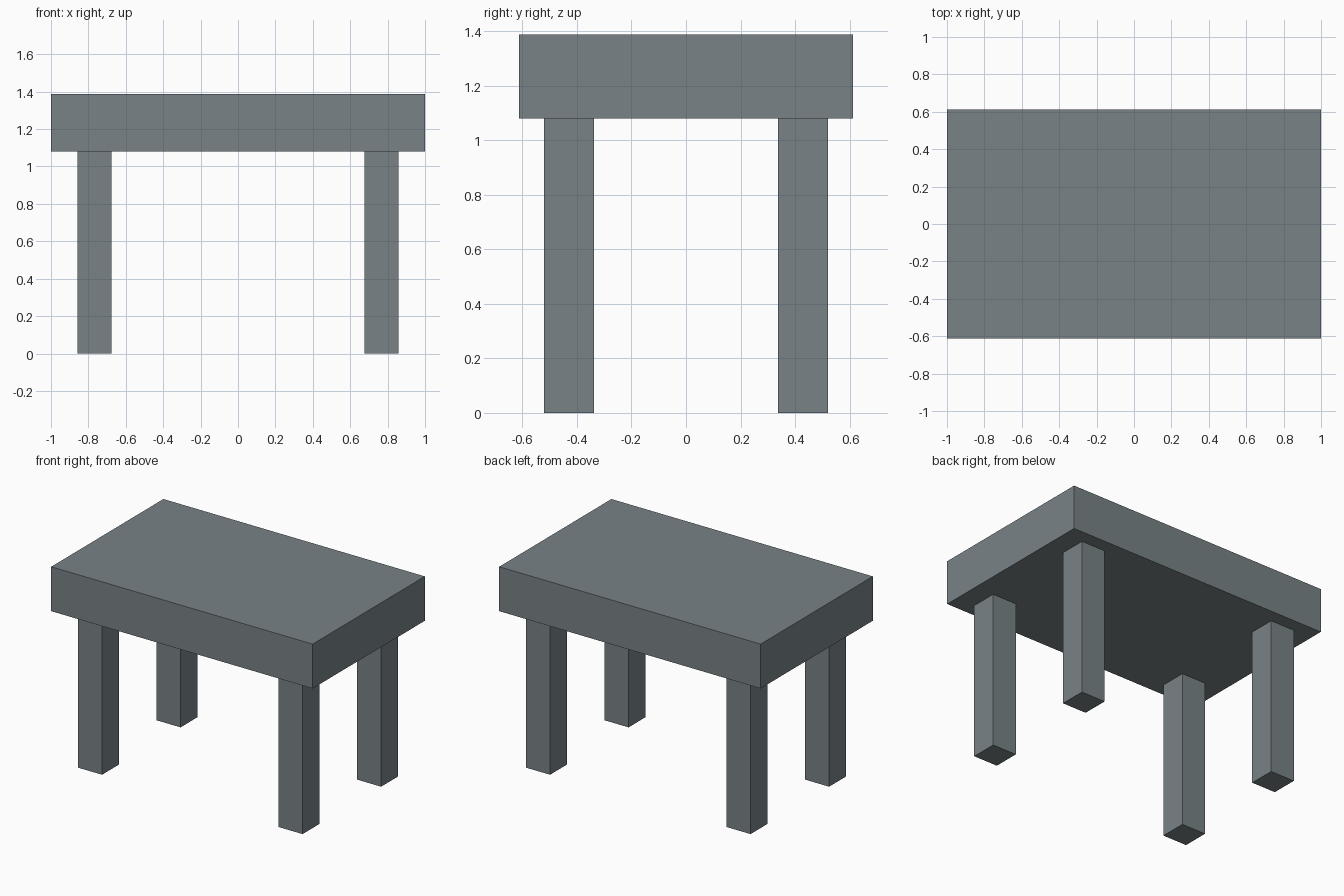
import bpy

# Remove the default cube
cube = bpy.data.objects.get("Cube")
if cube:
    bpy.data.objects.remove(cube, do_unlink=True)

# Single slate grey material
COLOUR = (0.19, 0.225, 0.24, 1.0)
slate = bpy.data.materials.new("slate_grey")
slate.use_nodes = True
slate.diffuse_color = COLOUR
slate.node_tree.nodes["Principled BSDF"].inputs["Base Color"].default_value = COLOUR


def box(name, centre, size):
    """Add a flat-shaded box with the given centre and full size."""
    bpy.ops.mesh.primitive_cube_add(size=1, location=centre)
    obj = bpy.context.object
    obj.name = obj.data.name = name
    obj.scale = size
    bpy.ops.object.transform_apply(location=False, rotation=False, scale=True)
    obj.data.materials.append(slate)
    return obj


LEG_HEIGHT = 1.08
LEG_WIDTH = 0.183
TOP_HEIGHT = 1.387
TOP_DEPTH = 1.226
LEG_X, LEG_Y = 0.767, 0.429

# Thick slab on top
thickness = TOP_HEIGHT - LEG_HEIGHT
box("table_top", (0, 0, LEG_HEIGHT + thickness / 2), (2, TOP_DEPTH, thickness))

# Four square legs
for side, sx in (("left", 1), ("right", -1)):
    for end, sy in (("front", -1), ("back", 1)):
        box(f"{end}_{side}_leg", (sx * LEG_X, sy * LEG_Y, LEG_HEIGHT / 2),
            (LEG_WIDTH, LEG_WIDTH, LEG_HEIGHT))
